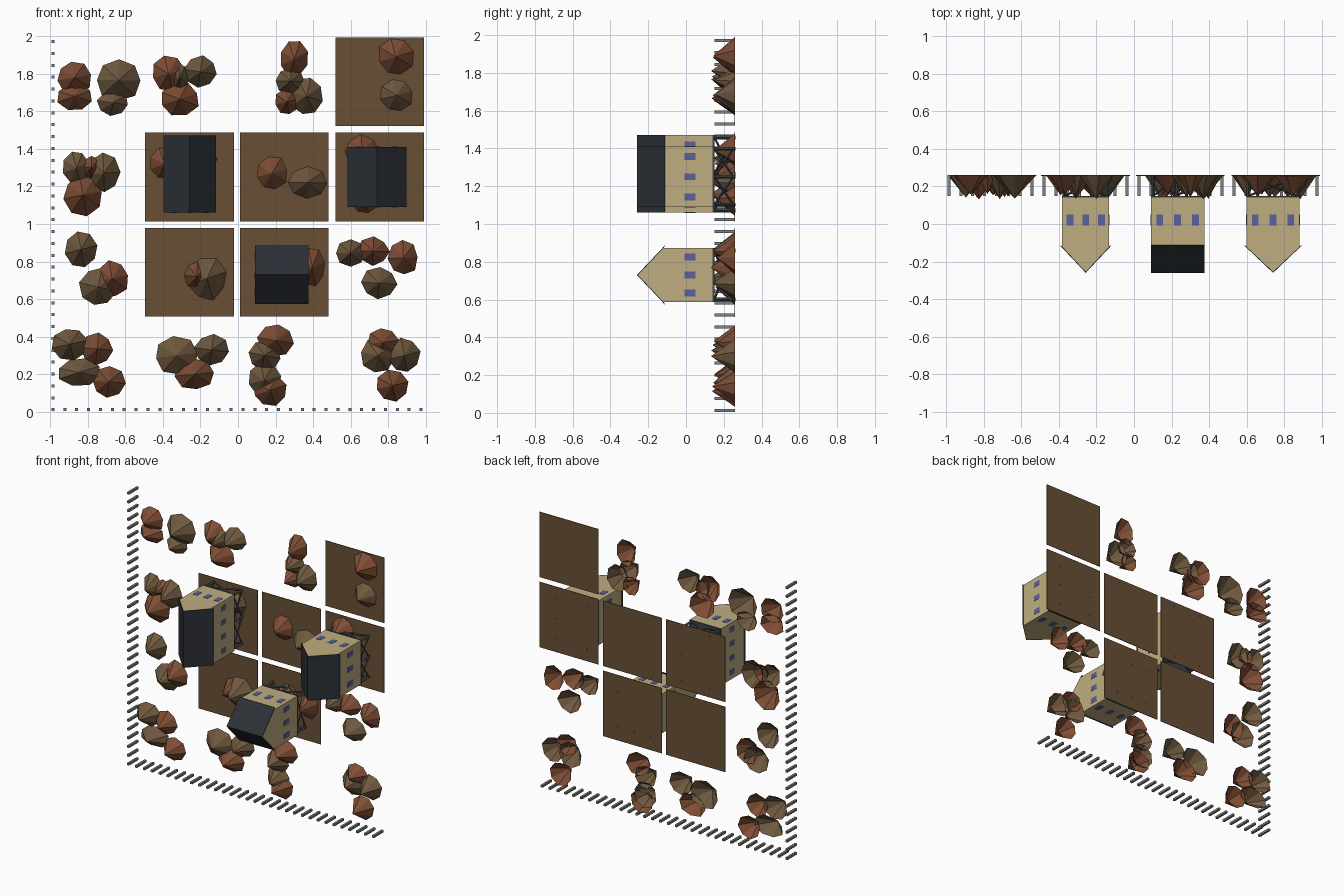
import bpy, math, random
from mathutils import Vector

if "Cube" in bpy.data.objects:
    bpy.data.objects.remove(bpy.data.objects["Cube"])

random.seed(4)
GROUND = 0.26      # the village lies on its side: its ground is y = 0.26, up is -y
FLOOR, EAVE, RIDGE = 0.15, -0.12, -0.26


def material(name, r, g, b):
    m = bpy.data.materials.new(name)
    m.diffuse_color = (r, g, b, 1)
    m.use_nodes = True
    m.node_tree.nodes["Principled BSDF"].inputs["Base Color"].default_value = m.diffuse_color
    return m


RED = material("rust leaves", 0.21, 0.075, 0.035)
BROWN = material("brown leaves", 0.16, 0.10, 0.05)
EARTH = material("earth", 0.14, 0.08, 0.035)
WALL = material("tan wall", 0.53, 0.42, 0.22)
SLATE = material("slate roof", 0.025, 0.03, 0.037)
GLASS = material("blue glass", 0.10, 0.12, 0.33)
TIMBER = material("dark timber", 0.05, 0.06, 0.065)
POST = material("grey post", 0.22, 0.22, 0.21)


class Part:
    """Collects pieces of one object."""

    def __init__(self):
        self.v, self.f = [], []

    def add(self, verts, faces):
        n = len(self.v)
        self.v += [tuple(p) for p in verts]
        self.f += [[i + n for i in f] for f in faces]

    def box(self, lo, hi):
        vs = [(x, y, z) for x in (lo[0], hi[0]) for y in (lo[1], hi[1]) for z in (lo[2], hi[2])]
        self.add(vs, [(0, 1, 3, 2), (4, 6, 7, 5), (0, 4, 5, 1), (2, 3, 7, 6), (0, 2, 6, 4), (1, 5, 7, 3)])

    def bar(self, a, b, w):
        a, b = Vector(a), Vector(b)
        d = (b - a).normalized()
        s = d.orthogonal().normalized() * w
        t = d.cross(s)
        ring = [s + t, t - s, -s - t, s - t]
        self.add([p + r for p in (a, b) for r in ring],
                 [(3, 2, 1, 0), (4, 5, 6, 7)] + [(i, (i + 1) % 4, (i + 1) % 4 + 4, i + 4) for i in range(4)])

    def build(self, name, mat):
        me = bpy.data.meshes.new(name)
        me.from_pydata(self.v, [], self.f)
        me.materials.append(mat)
        ob = bpy.data.objects.new(name, me)
        bpy.context.collection.objects.link(ob)


# Ground tiles
tiles = Part()
for x, z in ((0.755, 1.757), (-0.258, 1.25), (0.247, 1.25), (0.755, 1.25), (-0.258, 0.743), (0.247, 0.743)):
    tiles.box((x - 0.236, GROUND - 0.004, z - 0.236), (x + 0.236, GROUND, z + 0.236))
tiles.build("ground_tiles", EARTH)

# Rows of posts along two edges
posts = Part()
for i in range(32):
    t = i * 0.0632
    for x, z in {(-0.985 + t, 0.012), (-0.985, 0.012 + t)}:
        posts.box((x - 0.008, FLOOR, z - 0.008), (x + 0.008, GROUND, z + 0.008))
posts.build("edge_posts", POST)

# Trees: open irregular cones given as x, z, half width, half height
reds = [(-.87, 1.78, .095, .09), (-.87, 1.68, .095, .075), (-.37, 1.80, .09, .095), (-.31, 1.665, .105, .09),
        (.30, 1.88, .08, .10), (.26, 1.65, .065, .07), (.84, 1.89, .10, .105), (-.825, 1.155, .105, .11),
        (-.78, 1.30, .055, .06), (-.39, 1.32, .09, .09), (.18, 1.27, .09, .095), (.66, 1.39, .095, .085),
        (.68, 1.13, .08, .075), (-.67, .71, .09, .095), (-.22, .72, .07, .08), (.395, .77, .07, .105),
        (.72, .855, .085, .075), (.88, .82, .08, .095), (-.75, .335, .085, .085), (-.69, .16, .09, .085),
        (-.23, .20, .105, .085), (.20, .38, .095, .09), (.17, .115, .09, .085), (.77, .37, .085, .08),
        (.82, .14, .09, .085)]
browns = [(-.635, 1.765, .12, .11), (-.665, 1.645, .085, .07), (-.20, 1.81, .09, .085), (-.31, 1.78, .05, .075),
          (.28, 1.76, .08, .07), (.365, 1.68, .085, .10), (.845, 1.685, .09, .09), (-.86, 1.30, .075, .09),
          (-.715, 1.27, .085, .105), (-.19, 1.35, .08, .08), (.37, 1.22, .115, .09), (-.835, .865, .085, .095),
          (-.745, .665, .10, .105), (-.165, .71, .11, .12), (.22, .79, .085, .085), (.60, .845, .08, .07),
          (.75, .685, .095, .085), (-.895, .36, .095, .085), (-.845, .21, .12, .075), (-.325, .30, .12, .10),
          (-.14, .33, .095, .085), (.14, .30, .085, .085), (.14, .17, .09, .095), (.745, .30, .095, .095),
          (.885, .30, .085, .095)]
for name, mat, spots in (("rust_trees", RED, reds), ("brown_trees", BROWN, browns)):
    trees = Part()
    for x, z, rx, rz in spots:
        n = 8
        start = random.random()
        ring = []
        for k in range(n):
            a = math.tau * (k + start) / n
            r = random.uniform(0.92, 1.06)
            ring.append((x + rx * r * math.cos(a), GROUND, z + rz * r * math.sin(a)))
        tip = (x, GROUND - random.uniform(0.095, 0.13), z)
        trees.add(ring + [tip], [(k, (k + 1) % n, n) for k in range(n)])
    trees.build(name, mat)


# Houses on braced stilts; the ridge runs along z, or along x when turned
def house(cx, cz, hu, hv, nu, nv, turned):
    def at(u, y, v):
        return (cx + v, y, cz + u) if turned else (cx + u, y, cz + v)

    walls, roof, windows, frame = Part(), Part(), Part(), Part()
    outline = [(-hu, FLOOR - 0.01), (hu, FLOOR - 0.01), (hu, EAVE), (0, RIDGE + 0.006), (-hu, EAVE)]
    walls.add([at(u, y, v) for v in (-hv, hv) for u, y in outline],
              [(4, 3, 2, 1, 0), (5, 6, 7, 8, 9)] + [(i, (i + 1) % 5, (i + 1) % 5 + 5, i + 5) for i in range(5)])
    # Two thin roof slopes with a small overhang at the eaves
    e = hu + 0.014
    top = [(-e, EAVE + 0.008), (0, RIDGE), (e, EAVE + 0.008), (hu, EAVE + 0.002), (0, RIDGE + 0.006), (-hu, EAVE + 0.002)]
    roof.add([at(u, y, v) for v in (-hv, hv) for u, y in top],
             [(i, (i + 1) % 6, (i + 1) % 6 + 6, i + 6) for i in range(6)]
             + [(0, 1, 4, 5), (1, 2, 3, 4), (11, 10, 7, 6), (10, 9, 8, 7)])
    # Windows on all four sides
    w, d = 0.018, 0.002
    for s in (-1, 1):
        for i in range(nu):
            u = hu * ((2 * i + 1) / nu - 1)
            windows.box(at(u - w, -0.007, s * hv - d), at(u + w, 0.05, s * hv + d))
        for i in range(nv):
            v = hv * ((2 * i + 1) / nv - 1)
            windows.box(at(s * hu - d, -0.007, v - w), at(s * hu + d, 0.05, v + w))
    # Floor slab, stilts and cross braces
    frame.box(at(-hu, FLOOR - 0.01, -hv), at(hu, FLOOR, hv))
    a, b = hu - 0.012, hv - 0.012
    for s in (-1, 1):
        for v in (-b, 0, b):
            frame.bar(at(s * a, FLOOR, v), at(s * a, GROUND + 0.001, v), 0.007)
        for p, q in ((-b, 0), (0, b)):
            frame.bar(at(s * a, FLOOR, p), at(s * a, GROUND - 0.01, q), 0.004)
            frame.bar(at(s * a, GROUND - 0.01, p), at(s * a, FLOOR, q), 0.004)
        frame.bar(at(-a, FLOOR, s * b), at(a, GROUND - 0.01, s * b), 0.004)
        frame.bar(at(a, FLOOR, s * b), at(-a, GROUND - 0.01, s * b), 0.004)
    walls.build("house_walls", WALL)
    roof.build("house_roof", SLATE)
    windows.build("house_windows", GLASS)
    frame.build("house_stilts", TIMBER)


house(-0.257, 1.265, 0.125, 0.205, 3, 4, False)
house(0.232, 0.73, 0.142, 0.142, 3, 3, True)
house(0.74, 1.25, 0.142, 0.16, 3, 3, False)
